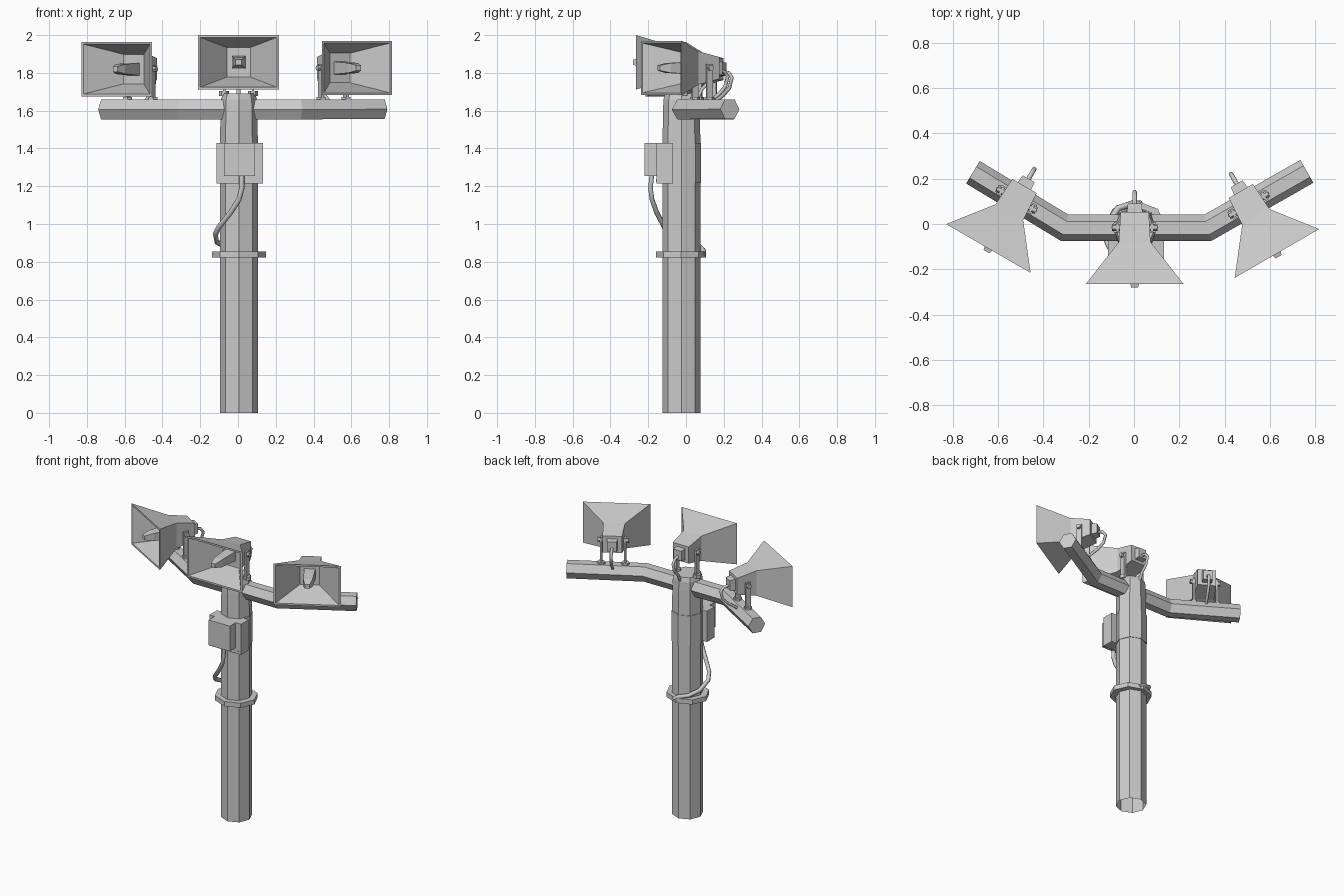
import bpy, bmesh
from math import cos, sin, pi, radians
from mathutils import Vector, Matrix

if "Cube" in bpy.data.objects:
    bpy.data.objects.remove(bpy.data.objects["Cube"])

PX, PY = 0.005, -0.024   # pole axis


def loft(name, rings, cap_start=True, cap_end=True, m=Matrix()):
    bm = bmesh.new()
    rows = [[bm.verts.new(m @ Vector(p)) for p in ring] for ring in rings]
    for a, b in zip(rows, rows[1:]):
        for i in range(len(a)):
            j = (i + 1) % len(a)
            bm.faces.new((a[i], a[j], b[j], b[i]))
    if cap_start:
        bm.faces.new(rows[0])
    if cap_end:
        bm.faces.new(rows[-1])
    bmesh.ops.recalc_face_normals(bm, faces=bm.faces)
    me = bpy.data.meshes.new(name)
    bm.to_mesh(me)
    bm.free()
    ob = bpy.data.objects.new(name, me)
    bpy.context.collection.objects.link(ob)
    return ob


def ngon(r, z, n=8, x=PX, y=PY, sy=1.0):
    return [(x + r * cos(2 * pi * i / n), y + sy * r * sin(2 * pi * i / n), z) for i in range(n)]


def rect(d, w, h, z=0.0):
    # rectangle across the horn axis at depth d behind the mouth
    return [(-w, d, z - h), (w, d, z - h), (w, d, z + h), (-w, d, z + h)]


def box(name, lo, hi, m=Matrix()):
    (x0, y0, z0), (x1, y1, z1) = lo, hi
    r = [[(x0, y0, z), (x1, y0, z), (x1, y1, z), (x0, y1, z)] for z in (z0, z1)]
    return loft(name, r, m=m)


def cable(name, pts, r, m=Matrix()):
    cu = bpy.data.curves.new(name, 'CURVE')
    cu.dimensions = '3D'
    cu.bevel_depth = r
    cu.bevel_resolution = 1
    cu.use_fill_caps = True
    sp = cu.splines.new('POLY')
    sp.points.add(len(pts) - 1)
    for p, co in zip(sp.points, pts):
        p.co = (*(m @ Vector(co)), 1)
    ob = bpy.data.objects.new(name, cu)
    bpy.context.collection.objects.link(ob)


def horn(name, pos, angle, base_z, cable_end):
    m = Matrix.Translation(pos) @ Matrix.Rotation(radians(angle), 4, 'Z')
    foot = base_z - pos[2]
    # flared shell, rim and hollow throat in one skin
    loft(name + "_horn", [rect(0.318, 0.062, 0.058), rect(0.185, 0.07, 0.088),
                          rect(0, 0.215, 0.144), rect(0, 0.203, 0.132),
                          rect(0.18, 0.062, 0.078)], m=m)
    loft(name + "_throat_plug", [rect(0.19, 0.036, 0.034), rect(0.04, 0.03, 0.026),
                                 rect(-0.016, 0.015, 0.014)], m=m)
    # driver housing and cable
    loft(name + "_driver", [rect(0.31, 0.035, 0.04), rect(0.355, 0.03, 0.034)], m=m)
    cable(name + "_horn_cable", [(0, 0.34, -0.01), (0, 0.385, -0.02), (0, 0.405, -0.045),
                                 (0, 0.39, -0.1), (0, 0.35, -0.14), cable_end], 0.01, m)
    # support straps with feet and bolts
    for s, side in ((-1, "left"), (1, "right")):
        x0, x1 = sorted((s * 0.07, s * 0.083))
        box(f"{name}_strap_{side}", (x0, 0.231, foot - 0.01), (x1, 0.267, 0.02), m)
        loft(f"{name}_foot_{side}", [ngon(0.027, foot + z, 6, s * 0.077, 0.249) for z in (-0.012, 0.014)], m=m)
        bolt = [[(x, 0.249 + 0.016 * cos(k * pi / 3), 0.016 * sin(k * pi / 3)) for k in range(6)]
                for x in (s * 0.05, s * 0.1)]
        loft(f"{name}_bolt_{side}", bolt, m=m)


# pole with open bottom, mounting sleeve and collar
loft("pole", [ngon(0.1, 0), ngon(0.1, 1.43), ngon(0.098, 1.6), ngon(0.095, 1.66), ngon(0.086, 1.69)],
     cap_start=False)
loft("mounting_sleeve", [ngon(0.104, 1.217), ngon(0.104, 1.43)])
loft("collar", [ngon(0.142, z, y=-0.027, sy=0.93) for z in (0.822, 0.855)])

# bent hexagonal cross arm
path = [Vector(p) for p in ((-0.71, 0.228, 1.606), (-0.305, -0.017, 1.606),
                            (0.325, -0.017, 1.606), (0.762, 0.232, 1.608))]
rings = []
for i, p in enumerate(path):
    a = (path[max(i, 1)] - path[max(i, 1) - 1]).normalized()
    k = min(i, len(path) - 2)
    b = (path[k + 1] - path[k]).normalized()
    t = (a + b).normalized()
    n = Vector((-t.y, t.x, 0)) / t.dot(a)
    rings.append([p + n * 0.058 * cos(j * pi / 3) + Vector((0, 0, 0.06 * sin(j * pi / 3))) for j in range(6)])
loft("cross_arm", rings)

# three horns
horn("centre", (0.003, -0.264, 1.856), 0, 1.69, (0, 0.325, -0.19))
horn("left", (-0.642, -0.108, 1.82), -30, 1.658, (0, 0.29, -0.18))
horn("right", (0.63, -0.13, 1.826), 30, 1.658, (0, 0.29, -0.18))

# control box on its backing plate
box("box_backplate", (-0.114, -0.155, 1.215), (0.132, -0.07, 1.43))
box("control_box", (-0.074, -0.22, 1.253), (0.09, -0.15, 1.43))
for x in (-0.095, 0.112):
    box("plate_bolt", (x - 0.006, -0.16, 1.224), (x + 0.006, -0.15, 1.236))

# feed cable wrapping round the pole to the collar
cable("feed_cable", [(0.02, -0.18, 1.27), (0.02, -0.188, 1.19), (0.005, -0.18, 1.13),
                     (-0.04, -0.155, 1.06), (-0.1, -0.115, 0.985), (-0.12, -0.075, 0.945),
                     (-0.112, 0.01, 0.905), (-0.07, 0.07, 0.88), (0.0, 0.092, 0.86),
                     (0.03, 0.09, 0.84)], 0.014)
